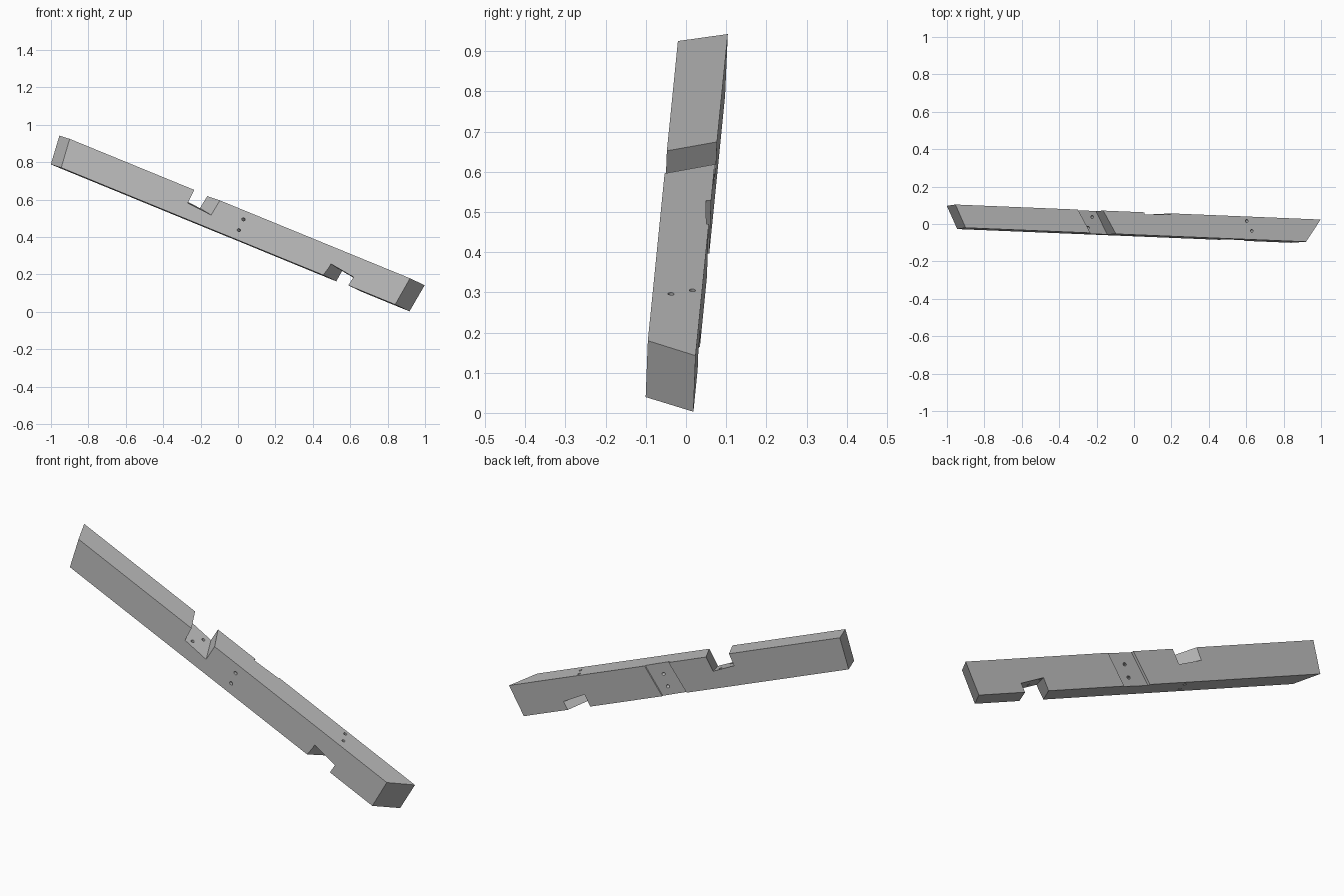
import bpy, bmesh
from mathutils import Vector, Matrix

old = bpy.data.objects.get("Cube")
if old:
    bpy.data.objects.remove(old, do_unlink=True)

# Beam frame: s along the length, t front to back, h bottom to top
U = Vector((0.925, -0.038, -0.379)).normalized()
V = Vector((0.02, 0.998, -0.05))
V = (V - U * V.dot(U)).normalized()
FRAME = Matrix((U, V, U.cross(V))).transposed().to_4x4()
FRONT, BACK, LOW, TOP = -0.085, 0.037, 0.352, 0.512

grey = bpy.data.materials.new("plain grey")
grey.use_nodes = True
grey.diffuse_color = (0.5, 0.5, 0.5, 1)
grey.node_tree.nodes["Principled BSDF"].inputs["Base Color"].default_value = (0.5, 0.5, 0.5, 1)


def make_object(name, bm):
    bmesh.ops.recalc_face_normals(bm, faces=bm.faces)
    mesh = bpy.data.meshes.new(name)
    bm.to_mesh(mesh)
    bm.free()
    mesh.transform(FRAME)
    mesh.materials.append(grey)
    obj = bpy.data.objects.new(name, mesh)
    bpy.context.collection.objects.link(obj)
    return obj


def block(name, ring_a, ring_b, through=0.0, opened=0.0):
    """Loft two quads (open, open, deep, deep); extend past the ends and the open side."""
    rings = [[Vector(p) for p in ring] for ring in (ring_a, ring_b)]
    for ring in rings:
        for i, j in ((0, 3), (1, 2)):
            ring[i] += (ring[i] - ring[j]) * opened
    for a, b in zip(*rings):
        step = (b - a) * through
        a -= step
        b += step
    bm = bmesh.new()
    a, b = [[bm.verts.new(p) for p in ring] for ring in rings]
    bm.faces.new(a)
    bm.faces.new(b[::-1])
    for i in range(4):
        j = (i + 1) % 4
        bm.faces.new((a[i], b[i], b[j], a[j]))
    return make_object(name, bm)


def drill(start, end, radius=0.008):
    start, end = Vector(start), Vector(end)
    axis = end - start
    spin = axis.to_track_quat("Z", "Y").to_matrix().to_4x4()
    bm = bmesh.new()
    bmesh.ops.create_cone(bm, cap_ends=True, segments=16, radius1=radius, radius2=radius,
                          depth=axis.length * 1.3,
                          matrix=Matrix.Translation((start + end) / 2) @ spin)
    return make_object("drill_cutter", bm)


def across(t, profile):
    return [(s, t, h) for s, h in profile]


# Beam with compound-mitred ends
beam = block("notched_beam",
             across(FRONT, [(-1.182, TOP), (0.786, TOP), (0.766, LOW), (-1.165, LOW)]),
             across(BACK, [(-1.244, TOP), (0.868, TOP), (0.846, LOW), (-1.228, LOW)]))

# Slanted notches in the top and the underside
cutters = [
    block("top_notch_cutter",
          across(FRONT, [(-0.461, TOP), (-0.313, TOP), (-0.327, 0.422), (-0.467, 0.434)]),
          across(BACK, [(-0.536, TOP), (-0.389, TOP), (-0.401, 0.438), (-0.541, 0.45)]), 0.5, 0.5),
    block("under_notch_cutter",
          across(FRONT, [(0.349, LOW), (0.495, LOW), (0.504, 0.404), (0.365, 0.423)]),
          across(BACK, [(0.42, LOW), (0.565, LOW), (0.573, 0.395), (0.43, 0.415)]), 0.5, 0.5),
    # Shallow housing across the back
    block("back_housing_cutter",
          [(-0.15, BACK, TOP), (0.003, BACK, TOP), (0.003, BACK - 0.006, TOP), (-0.15, BACK - 0.013, TOP)],
          [(-0.193, BACK, LOW), (-0.037, BACK, LOW), (-0.037, BACK - 0.006, LOW), (-0.193, BACK - 0.013, LOW)],
          0.3, 1.0),
]

# Fastener holes, a pair at each joint
for h in (0.466, 0.403):
    cutters.append(drill((-0.159, FRONT, h), (-0.08, BACK, h - 0.01)))
for s, t in ((0.442, 0.013), (0.472, -0.039)):
    cutters.append(drill((s, t, TOP), (s - 0.015, t, 0.41)))
for s, t in ((-0.422, 0.004), (-0.443, -0.054)):
    cutters.append(drill((s, t, 0.435), (s - 0.01, t, LOW)))

bpy.ops.object.select_all(action="DESELECT")
bpy.context.view_layer.objects.active = beam
beam.select_set(True)
for cutter in cutters:
    cutter.hide_render = True
    cut = beam.modifiers.new(cutter.name, "BOOLEAN")
    cut.operation = "DIFFERENCE"
    cut.solver = "EXACT"
    cut.object = cutter
    bpy.ops.object.modifier_apply(modifier=cut.name)
    bpy.data.objects.remove(cutter, do_unlink=True)
